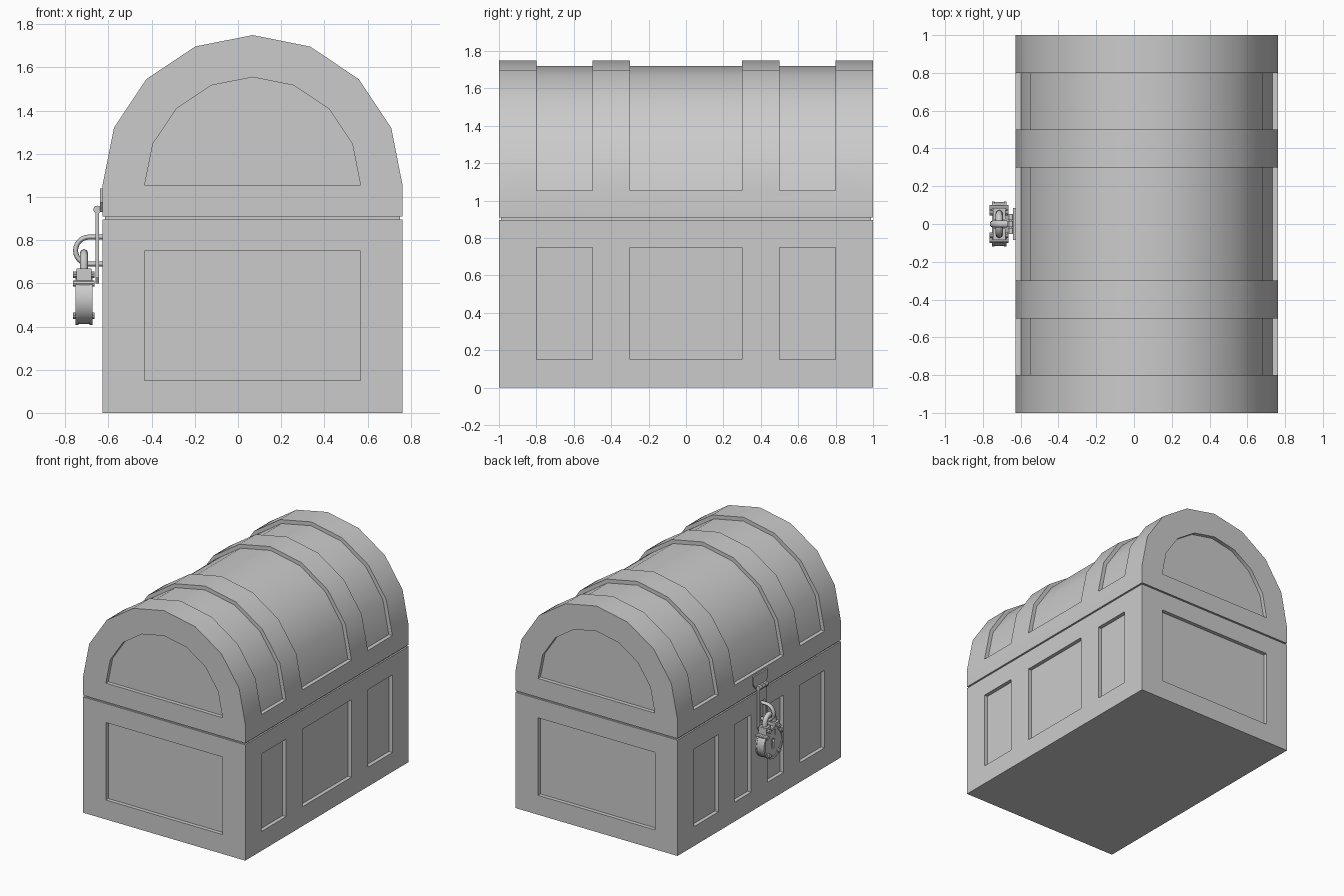
import bpy, bmesh
from math import cos, sin, pi, radians

if "Cube" in bpy.data.objects:
    bpy.data.objects.remove(bpy.data.objects["Cube"])

CX, R, ZC = 0.0675, 0.695, 1.055      # chest middle, half width, lid arc height
FRONT, BACK = CX - R, CX + R


def prisms(name, parts, angle=30):
    """One object from closed 2D outlines, each extruded along x or y."""
    bm = bmesh.new()
    for axis, pts, a, b in parts:
        rows = []
        for d in (a, b):
            rows.append([bm.verts.new((d, u, v) if axis == 'x' else (u, d, v)) for u, v in pts])
        n = len(pts)
        bm.faces.new(rows[0])
        bm.faces.new(rows[1][::-1])
        for i in range(n):
            j = (i + 1) % n
            bm.faces.new((rows[0][j], rows[0][i], rows[1][i], rows[1][j]))
    bmesh.ops.recalc_face_normals(bm, faces=bm.faces)
    me = bpy.data.meshes.new(name)
    bm.to_mesh(me)
    bm.free()
    ob = bpy.data.objects.new(name, me)
    bpy.context.collection.objects.link(ob)
    smooth(ob, angle)
    return ob


def smooth(ob, angle=30):
    bpy.ops.object.select_all(action='DESELECT')
    ob.select_set(True)
    bpy.context.view_layer.objects.active = ob
    bpy.ops.object.shade_smooth_by_angle(angle=radians(angle))


def carve(ob, cutter):
    mod = ob.modifiers.new("panels", 'BOOLEAN')
    mod.operation, mod.solver, mod.object = 'DIFFERENCE', 'EXACT', cutter
    bpy.context.view_layer.objects.active = ob
    bpy.ops.object.modifier_apply(modifier=mod.name)
    bpy.data.objects.remove(cutter)
    smooth(ob)


def rect(u0, u1, v0, v1):
    return [(u0, v0), (u1, v0), (u1, v1), (u0, v1)]


def circle(u, v, r, n=24, turn=2 * pi):
    steps = n if turn > 6 else n + 1
    return [(u + r * cos(turn * i / n), v + r * sin(turn * i / n)) for i in range(steps)]


def tube(name, pts, r):
    cu = bpy.data.curves.new(name, 'CURVE')
    cu.dimensions = '3D'
    cu.bevel_depth, cu.bevel_resolution, cu.use_fill_caps = r, 2, True
    sp = cu.splines.new('POLY')
    sp.points.add(len(pts) - 1)
    for p, co in zip(sp.points, pts):
        p.co = (*co, 1)
    sp.use_smooth = True
    ob = bpy.data.objects.new(name, cu)
    bpy.context.collection.objects.link(ob)
    return ob


# Chest body with recessed panels
bays = [(-.8, -.5), (-.3, .3), (.5, .8)]
front_bays = [(-.8, -.5), (-.3, -.1), (.1, .3), (.5, .8)]
D = 0.03
body = prisms("chest_body", [('y', rect(FRONT, BACK, 0, .897), -1, 1)])
cuts = [('x', rect(a, b, .15, .75), BACK - D, BACK + .1) for a, b in bays]
cuts += [('x', rect(a, b, .15, .75), FRONT - .1, FRONT + D) for a, b in front_bays]
cuts += [('y', rect(CX - .5, CX + .5, .15, .75), s * (1 - D), s * 1.1) for s in (-1, 1)]
carve(body, prisms("body_cutter", cuts))

# Dark seam between body and lid
prisms("seam", [('y', rect(FRONT + .012, BACK - .012, .85, .95), -.988, .988)])

# Rounded lid with recessed bays between the bands
arc = circle(CX, ZC, R, 8, pi)
lid = prisms("lid", [('y', [(FRONT, .909), (BACK, .909)] + arc, -1, 1)])
ring = circle(CX, ZC, R + .2, 8, pi) + circle(CX, ZC, R - D, 8, pi)[::-1]
cuts = [('y', ring, a, b) for a, b in bays]
cuts += [('y', circle(CX, ZC, .5, 8, pi), s * (1 - D), s * 1.1) for s in (-1, 1)]
carve(lid, prisms("lid_cutter", cuts))

# Hasp: lid plate, hinge knuckles, hanging strap
prisms("hasp_plate", [('x', [(-.05, .93), (.05, .93), (.085, .975), (.085, 1.04),
                             (-.085, 1.04), (-.085, .975)], FRONT - .012, FRONT + .01)])
prisms("hasp_hinge", [('y', circle(-.652, .942, .018, 12), a, a + .032)
                      for a in (-.053, -.016, .021)])
strap = prisms("hasp_strap", [('x', [(-.03, .6), (.03, .6), (.05, .63), (.05, .94),
                                     (-.05, .94), (-.05, .63)], -.660, -.645)])
carve(strap, prisms("strap_slot", [('x', rect(-.024, .024, .67, .835), -.7, -.6)]))

# Staple through the strap
bend = [(-.69 - .0625 * sin(pi * i / 12), 0, .752 + .0625 * cos(pi * i / 12)) for i in range(13)]
staple = tube("staple", [(-.615, 0, .8145)] + bend + [(-.615, 0, .6895)], .0115)
staple.scale.y = 1.5

# Padlock: disc body with rims, shackle, collars, rivets and keyhole
PX, PZ = -.7135, .528
lock = prisms("padlock_body", [('x', circle(0, PZ, .117, 28), PX - .032, PX + .032)])
hole = circle(0, PZ + .01, .017, 12) + []
carve(lock, prisms("keyhole", [('x', [(-.014, PZ - .045), (.014, PZ - .045), (.010, PZ),
                                      (.02, PZ + .015), (.012, PZ + .032), (-.012, PZ + .032),
                                      (-.02, PZ + .015), (-.010, PZ)], PX - .1, PX - .02)]))
rim = prisms("padlock_rims", [('x', circle(0, PZ, .12, 28), PX + s * .026, PX + s * .039)
                              for s in (-1, 1)])
carve(rim, prisms("rim_cutter", [('x', circle(0, PZ, .103, 28), PX - .1, PX + .1)]))
loop = [(PX, .055 * cos(pi * i / 12), .685 + .055 * sin(pi * i / 12)) for i in range(13)]
tube("shackle", [(PX, .055, .56)] + loop + [(PX, -.055, .56)], .019)
prisms("shackle_collars", [('x', rect(s * .055 - .03, s * .055 + .03, .58, .668),
                            PX - .034, PX + .034) for s in (-1, 1)])
spots = [(.06, .64), (-.06, .64), (.085, .6), (-.085, .6), (.06, .45), (-.06, .45)]
prisms("padlock_rivets", [('x', circle(y, z, .015, 10), PX - .0515, PX + .048)
                          for y, z in spots])
